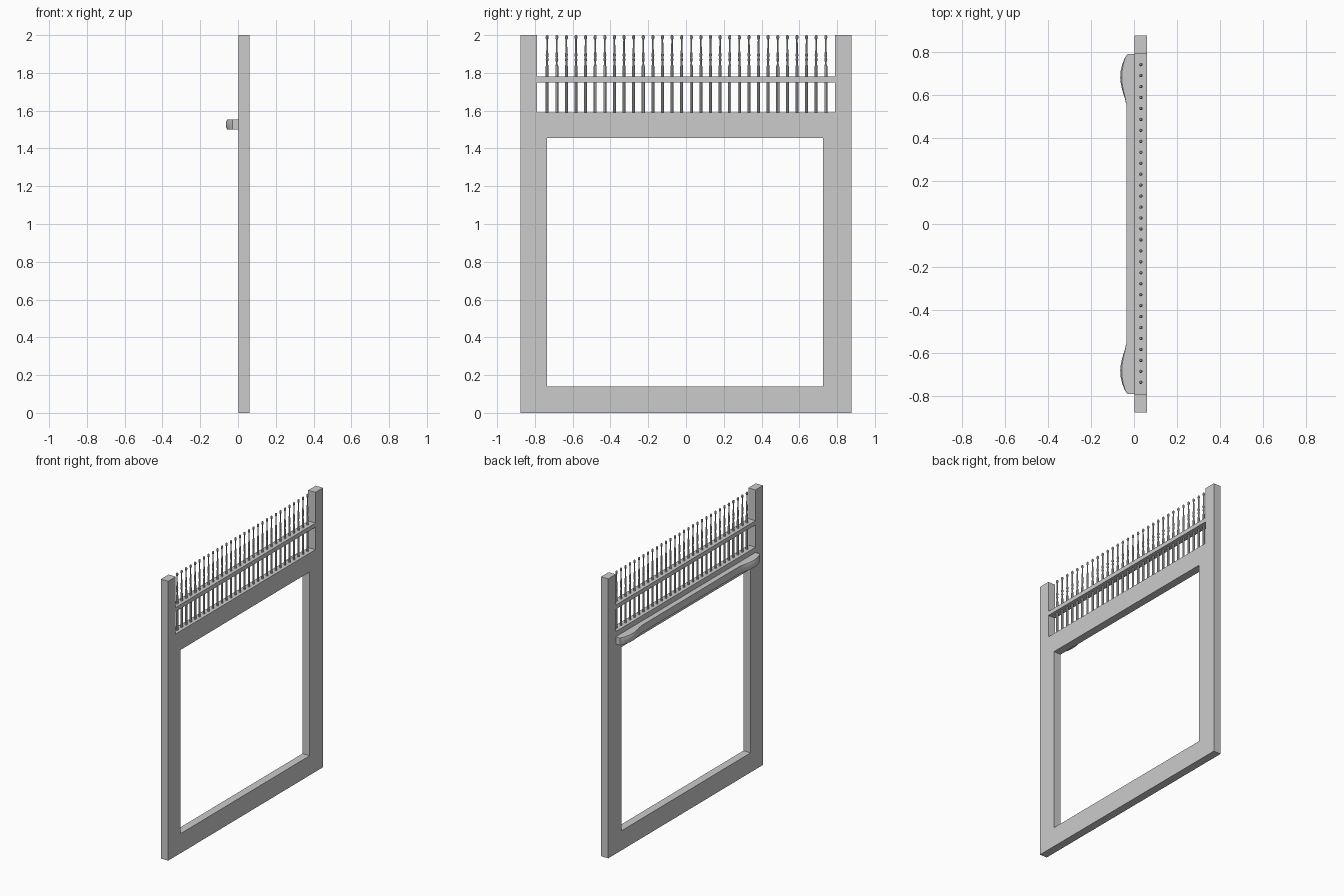
import bpy, bmesh, math

if "Cube" in bpy.data.objects:
    bpy.data.objects.remove(bpy.data.objects["Cube"], do_unlink=True)

grey = bpy.data.materials.new("plain grey")
grey.use_nodes = True
colour = (0.6, 0.6, 0.6, 1)
grey.diffuse_color = colour
grey.node_tree.nodes["Principled BSDF"].inputs["Base Color"].default_value = colour


def finish(name, bm):
    bmesh.ops.recalc_face_normals(bm, faces=bm.faces)
    mesh = bpy.data.meshes.new(name)
    bm.to_mesh(mesh)
    bm.free()
    mesh.materials.append(grey)
    obj = bpy.data.objects.new(name, mesh)
    bpy.context.collection.objects.link(obj)
    return obj


def loft(bm, rings):
    """Skin equal-length rings of points and cap both ends."""
    loops = [[bm.verts.new(p) for p in ring] for ring in rings]
    n = len(loops[0])
    for a, b in zip(loops, loops[1:]):
        for i in range(n):
            j = (i + 1) % n
            bm.faces.new((a[i], a[j], b[j], b[i]))
    bm.faces.new(loops[0])
    bm.faces.new(loops[-1])


BACK, FRONT = 0.003, 0.06

# Frame: one outline with raised posts, bridged to the opening
bm = bmesh.new()
W, P, L, R = 0.875, 0.79, -0.735, 0.725
BOT, HEAD, TOP = 0.14, 1.455, 1.59
outer = [(-W, 0), (W, 0), (W, 2), (P, 2), (P, TOP), (-P, TOP), (-P, 2), (-W, 2)]
inner = [(L, BOT), (R, BOT), (R, HEAD), (L, HEAD)]
sheets = []
for x in (BACK, FRONT):
    o = [bm.verts.new((x, y, z)) for y, z in outer]
    i = [bm.verts.new((x, y, z)) for y, z in inner]
    bm.faces.new((o[0], o[1], i[1], i[0]))
    bm.faces.new((o[1], o[2], o[3], o[4], i[2], i[1]))
    bm.faces.new((o[4], o[5], i[3], i[2]))
    bm.faces.new((o[5], o[6], o[7], o[0], i[0], i[3]))
    sheets.append((o, i))
for a, b in zip(*sheets):
    for k in range(len(a)):
        m = (k + 1) % len(a)
        bm.faces.new((a[k], a[m], b[m], b[k]))
finish("frame", bm)

# Thin rail through the spindles
bm = bmesh.new()
loft(bm, [[(x, y, z) for x, z in ((BACK, 1.75), (FRONT, 1.75), (FRONT, 1.78), (BACK, 1.78))]
          for y in (-P, P)])
finish("spindle_rail", bm)

# Shelf on the rear face, swelling into a rounded bulge near each end
half = [(0.55, 0.035), (0.585, 0.043), (0.62, 0.054), (0.65, 0.061), (0.68, 0.064),
        (0.71, 0.062), (0.74, 0.055), (0.77, 0.043), (0.79, 0.03)]
stations = [(-y, d) for y, d in reversed(half)] + half
bm = bmesh.new()
rings = []
for y, d in stations:
    cut = 0.25 * max(d - 0.035, 0)
    rings.append([(BACK, y, 1.5), (cut - d, y, 1.5), (-d, y, 1.513),
                  (-d, y, 1.54), (cut - d, y, 1.553), (BACK, y, 1.553)])
loft(bm, rings)
shelf = finish("shelf", bm)

# Turned spindles, all sharing one profile
profile = [(0.008, TOP), (0.008, 1.835), (0.005, 1.845), (0.005, 1.86), (0.008, 1.87),
           (0.005, 1.88), (0.008, 1.895), (0.005, 1.91), (0.004, 1.975),
           (0.008, 1.984), (0.008, 1.993), (0.004, 2.0)]
COUNT, SIDES = 30, 8
bm = bmesh.new()
for k in range(COUNT):
    y = -0.735 + 1.475 * k / (COUNT - 1)
    loft(bm, [[(0.032 + r * math.cos(s * math.tau / SIDES),
                y + r * math.sin(s * math.tau / SIDES), z) for s in range(SIDES)]
              for r, z in profile])
spindles = finish("spindles", bm)

# Smooth the curved parts only
bpy.ops.object.select_all(action='DESELECT')
for obj in (shelf, spindles):
    obj.select_set(True)
bpy.context.view_layer.objects.active = shelf
bpy.ops.object.shade_smooth_by_angle(angle=math.radians(30))
